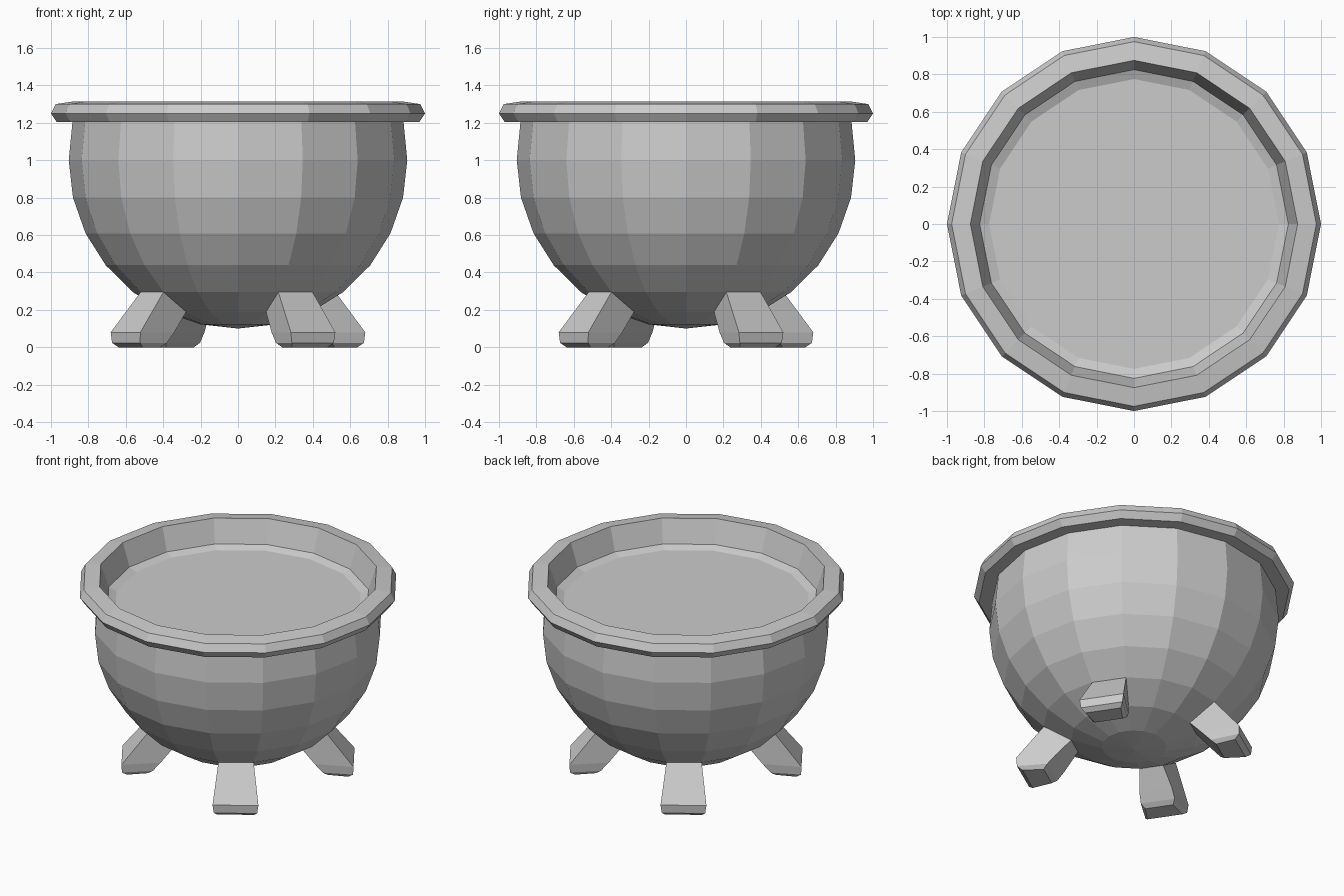
import bpy
from math import sin, cos, pi, radians

if "Cube" in bpy.data.objects:
    bpy.data.objects.remove(bpy.data.objects["Cube"])

SIDES = 16


def make_object(name, verts, faces):
    mesh = bpy.data.meshes.new(name)
    mesh.from_pydata(verts, [], faces)
    mesh.update()
    obj = bpy.data.objects.new(name, mesh)
    bpy.context.collection.objects.link(obj)
    return obj


def loft(rings):
    """Join equal rings of points with quads."""
    n = len(rings[0])
    verts = [p for ring in rings for p in ring]
    faces = [(i * n + j, i * n + (j + 1) % n, (i + 1) * n + (j + 1) % n, (i + 1) * n + j)
             for i in range(len(rings) - 1) for j in range(n)]
    return verts, faces


def circle(r, z):
    return [(r * cos(2 * pi * j / SIDES), r * sin(2 * pi * j / SIDES), z) for j in range(SIDES)]


# Bowl: hemisphere of seven bands with a short collar
R = 0.905
bowl = [(R * sin(k * pi / 14), 1.0 - 0.9 * cos(k * pi / 14)) for k in range(1, 8)]
bowl.append((0.885, 1.205))
verts, faces = loft([circle(r, z) for r, z in bowl])
verts.append((0, 0, 0.1))
faces += [(len(verts) - 1, (j + 1) % SIDES, j) for j in range(SIDES)]
make_object("bowl", verts, faces)

# Rolled rim and inner wall
rim = [(0.885, 1.205), (0.97, 1.205), (1.0, 1.25), (0.975, 1.30),
       (0.875, 1.315), (0.825, 1.16), (0.775, 1.14)]
make_object("rim", *loft([circle(r, z) for r, z in rim]))

# Liquid surface
make_object("liquid_surface", circle(0.775, 1.14), [tuple(range(SIDES))])

# Legs: grow out of the bowl faces; rings are (outer r, z, half width), (inner r, z, half width)
leg = [((0.69, 0.0, 0.115), (0.56, 0.0, 0.09)),
       ((0.72, 0.024, 0.135), (0.53, 0.024, 0.11)),
       ((0.723, 0.08, 0.143), (0.48, 0.08, 0.105)),
       ((0.553, 0.295, 0.110), (0.385, 0.189, 0.077))]
for k in range(4):
    a = radians(-56.25 + 90 * k)

    def place(r, t, z):
        return (r * cos(a) - t * sin(a), r * sin(a) + t * cos(a), z)

    rings = [[place(o[0], -o[2], o[1]), place(o[0], o[2], o[1]),
              place(i[0], i[2], i[1]), place(i[0], -i[2], i[1])] for o, i in leg]
    verts, faces = loft(rings)
    faces.append((3, 2, 1, 0))
    make_object(f"leg_{k + 1}", verts, faces)
